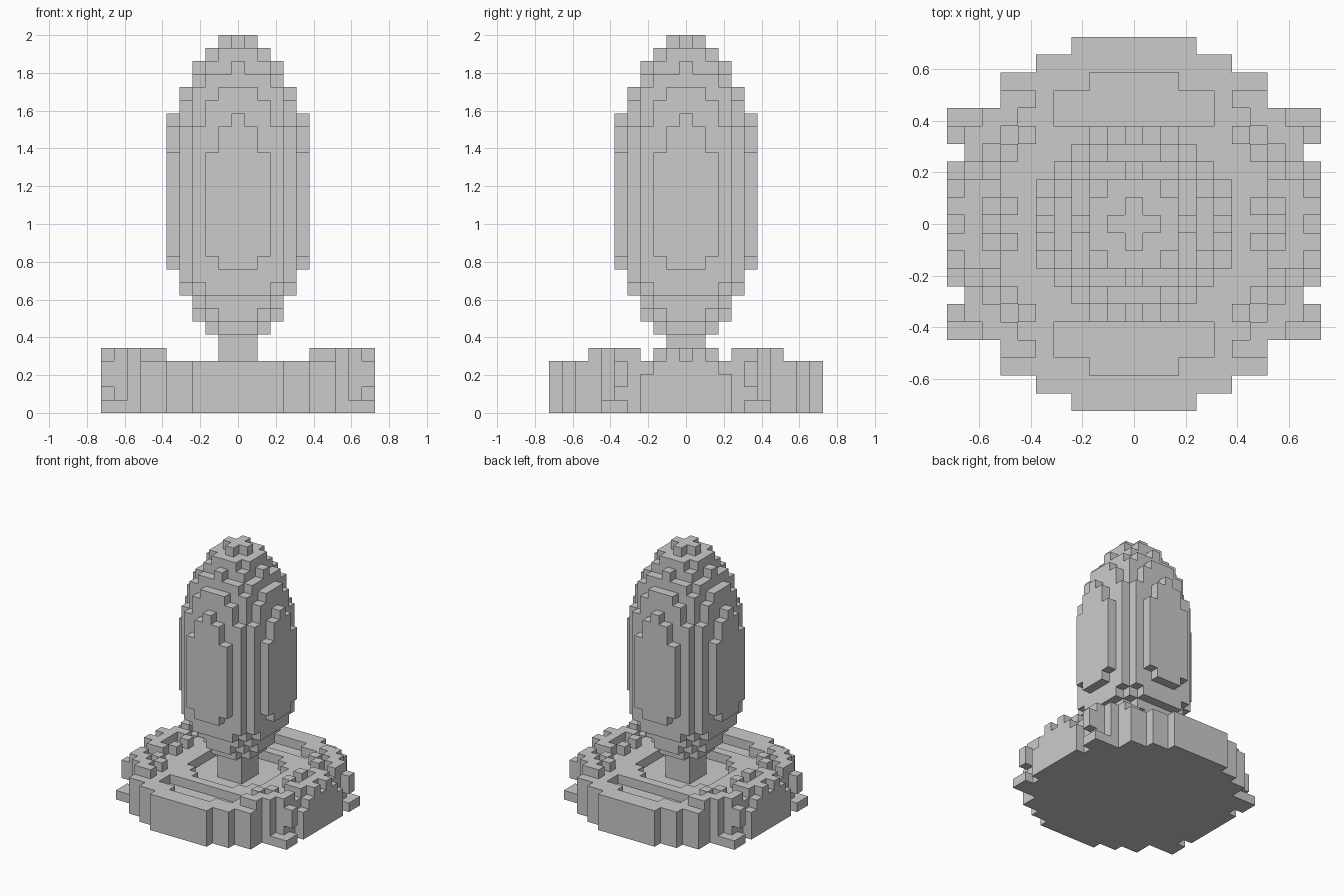
import bpy
import bmesh
from mathutils import Vector

cube = bpy.data.objects.get("Cube")
if cube:
    bpy.data.objects.remove(cube, do_unlink=True)

V = 2 / 29  # edge of one block

stone = bpy.data.materials.new("plain grey")
stone.use_nodes = True
GREY = (0.6, 0.6, 0.6, 1)
stone.diffuse_color = GREY
stone.node_tree.nodes["Principled BSDF"].inputs["Base Color"].default_value = GREY


def build(name, cells):
    """Turn a set of block cells into one mesh of its exposed faces."""
    bm = bmesh.new()
    for cell in cells:
        centre = Vector((cell[0], cell[1], cell[2] + 0.5))
        for axis in range(3):
            for sign in (-1, 1):
                neighbour = list(cell)
                neighbour[axis] += sign
                if tuple(neighbour) in cells:
                    continue
                n, u = Vector(), Vector()
                n[axis] = sign
                u[(axis + 1) % 3] = 1
                w = n.cross(u)
                ring = (u + w, w - u, -u - w, u - w)
                bm.faces.new([bm.verts.new((centre + (n + c) / 2) * V) for c in ring])
    bmesh.ops.remove_doubles(bm, verts=bm.verts, dist=V / 50)
    mesh = bpy.data.meshes.new(name)
    bm.to_mesh(mesh)
    bm.free()
    mesh.materials.append(stone)
    bpy.context.collection.objects.link(bpy.data.objects.new(name, mesh))


def mirrored(cells):
    return {(sx * x, sy * y, z) for x, y, z in cells for sx in (-1, 1) for sy in (-1, 1)}


# Crown: stacked discs given as (layers, half width, squared radius)
bands = [(1, 2, 5), (1, 3, 10), (1, 3, 13), (1, 4, 20), (1, 4, 25), (1, 5, 26),
         (8, 5, 29), (2, 5, 26), (1, 5, 25), (1, 4, 20), (1, 4, 18),
         (1, 3, 13), (1, 3, 9), (1, 2, 5), (1, 1, 1)]
crown = set()
level = 6
for count, half, r2 in bands:
    for z in range(level, level + count):
        crown |= {(x, y, z) for x in range(-half, half + 1) for y in range(-half, half + 1)
                  if x * x + y * y <= r2}
    level += count
# trim the shoulder corners where the crown begins to narrow
crown -= mirrored({(4, 3, 22), (3, 4, 22)})
build("crown", crown)

# Trunk
build("trunk", {(x, y, z) for x in (-1, 0, 1) for y in (-1, 0, 1) for z in range(3, 6)})

# Base: half width of each row, counted outward from the middle
rows = [10, 10, 10, 10, 9, 10, 10, 7, 7, 5, 3]
base = {(x, y, z) for y, half in enumerate(rows) for x in range(half + 1) for z in range(4)}
# corner ledges stay only at ground level
base -= {(x, 6, z) for x in (9, 10) for z in (1, 2, 3)} | {(10, 5, 1)}
# sunken floor around the trunk, and a basin at front and back
base -= {(x, y, 3) for x in range(5) for y in range(5) if x * x + y * y <= 20}
base -= {(x, y, 3) for x in range(5) for y in (6, 7)} | {(x, 8, 3) for x in range(3)}
# small pits among the side mounds
base -= {(8, 0, 3), (8, 3, 3), (10, 3, 3)}
build("base", mirrored(base))

# Side mounds: loose raised blocks in three clumps on each side
corner = [(6, 7), (7, 7), (7, 6), (8, 6), (8, 5), (9, 5), (9, 4), (7, 4), (6, 5)]
middle = [(7, 1), (8, 2), (9, 2), (9, 1), (10, 1), (9, 0)]
build("side_mounds", mirrored({(x, y, 4) for x, y in corner + middle}))
